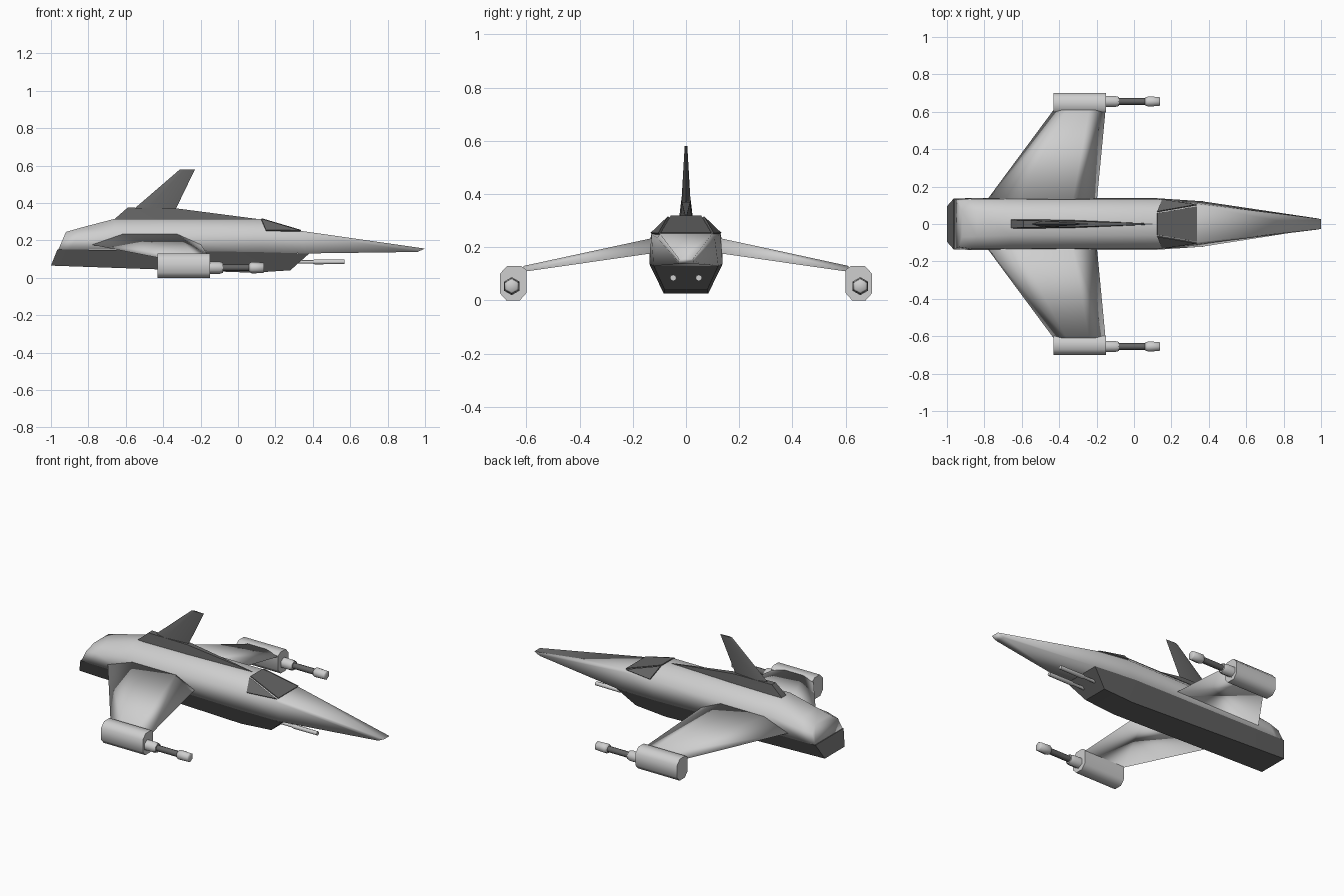
import bpy, bmesh, math
from mathutils import Vector

if "Cube" in bpy.data.objects:
    bpy.data.objects.remove(bpy.data.objects["Cube"])


def material(name, value):
    m = bpy.data.materials.new(name)
    m.diffuse_color = (value, value, value, 1)
    m.use_nodes = True
    m.node_tree.nodes["Principled BSDF"].inputs["Base Color"].default_value = m.diffuse_color
    return m


LIGHT = material("light grey", 0.62)
DARK = material("dark grey", 0.13)


def finish(name, bm, mat, angle):
    bmesh.ops.recalc_face_normals(bm, faces=bm.faces)
    me = bpy.data.meshes.new(name)
    bm.to_mesh(me)
    bm.free()
    me.materials.append(mat)
    ob = bpy.data.objects.new(name, me)
    bpy.context.collection.objects.link(ob)
    bpy.ops.object.select_all(action='DESELECT')
    bpy.context.view_layer.objects.active = ob
    ob.select_set(True)
    if angle >= 180:
        bpy.ops.object.shade_smooth()
    elif angle > 0:
        bpy.ops.object.shade_smooth_by_angle(angle=math.radians(angle))
    return ob


def loft(name, rings, mat, angle=50):
    """Skin closed rings of equal point count and cap both ends."""
    bm = bmesh.new()
    vs = [[bm.verts.new(p) for p in r] for r in rings]
    n = len(vs[0])
    for a, b in zip(vs, vs[1:]):
        for i in range(n):
            j = (i + 1) % n
            bm.faces.new((a[i], a[j], b[j], b[i]))
    bm.faces.new(vs[0][::-1])
    bm.faces.new(vs[-1])
    return finish(name, bm, mat, angle)


def mirrored(half):
    """Half-section (x, y, z) -> closed ring symmetric in y."""
    return list(half) + [(x, -y, z) for x, y, z in reversed(half)]


def tube(name, stations, y, z, sides, mat, angle=40):
    """Turned part along x from (x, radius) stations."""
    rings = [[(x, y + r * math.sin(2 * math.pi * i / sides),
               z + r * math.cos(2 * math.pi * i / sides)) for i in range(sides)]
             for x, r in stations]
    return loft(name, rings, mat, angle)


# Upper hull: slanted tail, flat back, canopy slope and long nose
loft("upper_hull", [mirrored(h) for h in (
    [(-.96, .132, .152), (-.935, .122, .21), (-.92, .07, .245)],
    [(-.90, .138, .151), (-.86, .134, .222), (-.84, .066, .268)],
    [(-.66, .138, .15), (-.66, .132, .245), (-.66, .06, .315)],
    [(.12, .138, .137), (.147, .13, .25), (.12, .06, .315)],
    [(.36, .122, .13), (.345, .108, .235), (.34, .098, .25)],
    [(.96, .028, .138), (.98, .03, .147), (1.0, .026, .156)])], LIGHT, 180)

# Lower hull: dark keel with chamfered sides
loft("lower_hull", [mirrored(h) for h in (
    [(-.965, .135, .152), (-1.0, .095, .065)],
    [(.10, .138, .138), (.08, .084, .027)],
    [(.38, .121, .129), (.28, .08, .04)])], DARK, 35)


# Canopy: thin panes, leaving light frames between
def pane(name, pts, inset):
    pts = [Vector(p) for p in pts]
    c = sum(pts, Vector()) / len(pts)
    pts = [p.lerp(c, inset) for p in pts]
    n = (pts[1] - pts[0]).cross(pts[2] - pts[0]).normalized()
    if n.z < 0:
        n = -n
    loft(name, [[p - n * .003 for p in pts], [p + n * .005 for p in pts]], DARK, 0)


pane("windscreen", [(.12, -.06, .315), (.34, -.098, .25),
                    (.34, .098, .25), (.12, .06, .315)], .035)
for s, side in ((-1, "right"), (1, "left")):
    pane("side_window_" + side, [(.12, s * .063, .315), (.34, s * .101, .249),
                                 (.147, s * .131, .25)], .05)

# Dorsal spine and swept fin
loft("dorsal_spine", [mirrored([(x, w, .30), (xt, wt, z)]) for x, w, xt, wt, z in (
    (-.67, .026, -.66, .022, .314), (-.62, .027, -.59, .018, .375),
    (-.33, .022, -.33, .016, .371), (.10, .004, .10, .002, .315))], DARK, 40)
loft("tail_fin", [[(a, 0, z), (a + .3 * (b - a), w, z), (b, 0, z), (a + .3 * (b - a), -w, z)]
                  for a, b, w, z in ((-.60, -.352, .019, .33), (-.55, -.33, .017, .373),
                                     (-.31, -.23, .005, .58))], DARK, 40)

for s, side in ((-1, "right"), (1, "left")):
    # Drooping wing
    loft("wing_" + side, [[(x, y * s, z) for x, y, z in ring] for ring in (
        [(-.80, .11, .18), (-.63, .11, .238), (-.33, .11, .238), (-.20, .11, .18)],
        [(-.43, .61, .108), (-.36, .61, .13), (-.24, .61, .13), (-.152, .61, .108)])],
        LIGHT, 180)

    # Wingtip pod with octagonal section
    octagon = [(.05, .028), (.05, .10), (.022, .13), (-.03, .13),
               (-.05, .115), (-.05, .028), (-.025, 0), (.025, 0)]
    loft("wingtip_pod_" + side, [[(x, s * (.65 + u), z) for u, z in octagon]
                                 for x in (-.43, -.15)], LIGHT, 50)

    # Wingtip gun
    tube("gun_collar_" + side, [(-.17, .034), (-.10, .034), (-.08, .027)],
         s * .655, .054, 6, LIGHT, 70)
    tube("gun_barrel_" + side, [(-.09, .018), (.08, .018)], s * .655, .054, 8, DARK, 60)
    tube("gun_muzzle_" + side, [(.06, .024), (.075, .031), (.135, .028), (.14, .022)],
         s * .655, .054, 6, LIGHT, 70)

    # Chin gun
    tube("chin_gun_" + side, [(.28, .009), (.40, .009), (.41, .013), (.57, .012)],
         s * .048, .085, 8, LIGHT, 50)
